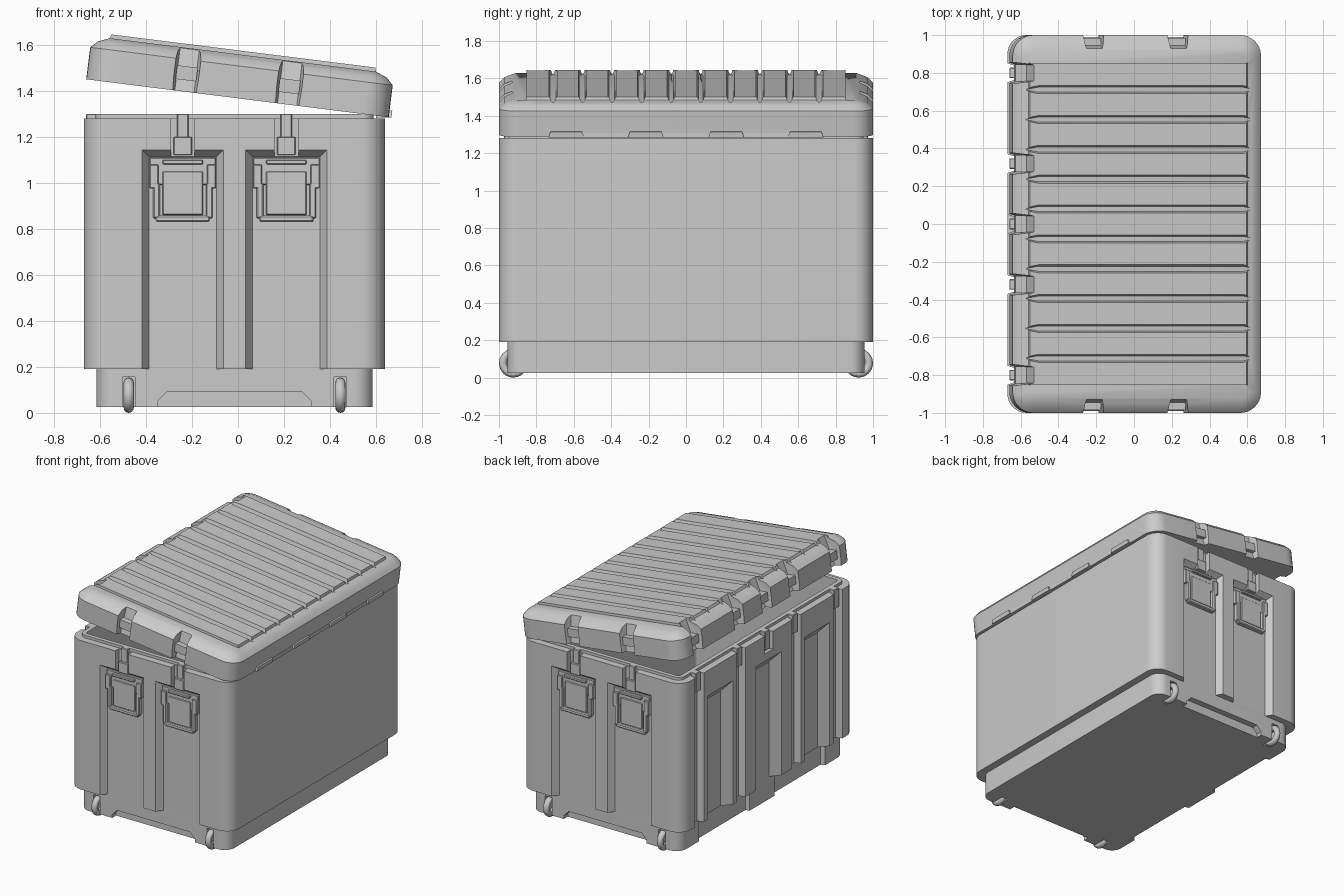
import bpy, bmesh, math
from math import pi, cos, sin

old = bpy.data.objects.get("Cube")
if old:
    bpy.data.objects.remove(old, do_unlink=True)

grey = bpy.data.materials.new("light_grey")
grey.use_nodes = True
GREY = (0.6, 0.6, 0.6, 1)
grey.diffuse_color = GREY
grey.node_tree.nodes["Principled BSDF"].inputs["Base Color"].default_value = GREY


def finish(name, bm):
    bmesh.ops.recalc_face_normals(bm, faces=bm.faces)
    me = bpy.data.meshes.new(name)
    bm.to_mesh(me)
    bm.free()
    me.materials.append(grey)
    ob = bpy.data.objects.new(name, me)
    bpy.context.collection.objects.link(ob)
    return ob


def activate(ob):
    bpy.ops.object.select_all(action='DESELECT')
    ob.select_set(True)
    bpy.context.view_layer.objects.active = ob


def block(lo, hi, axis=None, end=1, inset=(0, 0, 0)):
    """Corner points of a box; the chosen end face is shrunk by inset."""
    pts = []
    for i in range(8):
        bits = [(i >> k) & 1 for k in range(3)]
        p = [(lo, hi)[b][k] for k, b in enumerate(bits)]
        if axis is not None and bits[axis] == end:
            p = [c + (inset[k] if not bits[k] else -inset[k]) if k != axis else c
                 for k, c in enumerate(p)]
        pts.append(tuple(p))
    return pts


def flip(pts, s):
    return [(x, y * s, z) for x, y, z in pts]


def solids(name, groups):
    """One mesh made of convex solids."""
    bm = bmesh.new()
    for pts in groups:
        vs = [bm.verts.new(p) for p in pts]
        bmesh.ops.convex_hull(bm, input=vs)
    bmesh.ops.dissolve_limit(bm, angle_limit=0.01, verts=bm.verts, edges=bm.edges)
    return finish(name, bm)


def rounded(name, x0, x1, half_y, radius, rings):
    """Rounded rectangle lofted through (inset, z) rings."""
    bm, loops = bmesh.new(), []
    for inset, z in rings:
        r, ring = max(radius - inset, 0.02), []
        for q, (sx, sy) in enumerate([(1, 1), (-1, 1), (-1, -1), (1, -1)]):
            cx = x1 - inset - r if sx > 0 else x0 + inset + r
            cy = sy * (half_y - inset - r)
            for k in range(9):
                a = (q + k / 8) * pi / 2
                ring.append(bm.verts.new((cx + r * cos(a), cy + r * sin(a), z)))
        loops.append(ring)
    n = len(loops[0])
    for a, b in zip(loops, loops[1:]):
        for i in range(n):
            bm.faces.new((a[i], a[(i + 1) % n], b[(i + 1) % n], b[i]))
    bm.faces.new(loops[0][::-1])
    bm.faces.new(loops[-1])
    return finish(name, bm)


def boolean(ob, tool, operation='DIFFERENCE'):
    mod = ob.modifiers.new("bool", 'BOOLEAN')
    mod.operation, mod.object, mod.solver = operation, tool, 'EXACT'
    activate(ob)
    bpy.ops.object.modifier_apply(modifier=mod.name)
    bpy.data.objects.remove(tool, do_unlink=True)


def smooth(ob):
    activate(ob)
    bpy.ops.object.shade_smooth_by_angle(angle=math.radians(30))


def bevel(ob, width):
    mod = ob.modifiers.new("bevel", 'BEVEL')
    mod.width, mod.segments = width, 1


CX = (-0.24, 0.21)                     # end latch columns
LY = (-0.8, -0.32, 0, 0.32, 0.8)       # latch rows on the left-hand side
SIDES = (1, -1)

# Body shell with a raised lip and open cavity
body = rounded("body", -0.67, 0.64, 1, 0.1,
               [(0, 0.19), (0, 1.28), (0.05, 1.28), (0.05, 1.3), (0.08, 1.3), (0.08, 0.25)])

# End channels, then the necks above them
boolean(body, solids("cut", [
    flip(block((c - 0.184, -1.01, 0.1), (c + 0.184, -0.955, 1.15), 1, 1, (0.038, 0, 0.038)), s)
    for c in CX for s in SIDES]))
boolean(body, solids("cut", [
    flip(block((c - 0.052, -1.01, 1.0), (c + 0.052, -0.96, 1.29)), s)
    for c in CX for s in SIDES]))

# Latch channels and ramped panels on the corrugated side
boolean(body, solids("cut", [
    block((-0.7, y - 0.06, 0.1 if y else 1.15), (-0.625, y + 0.06, 1.29), 0, 1, (0, 0.025, 0))
    for y in LY]))
boolean(body, solids("cut", [
    block((-0.7, y - 0.18, 0.05), (-0.615, y + 0.18, 1.13), 0, 1, (0, 0.1, 0.1))
    for y in (-0.56, 0, 0.56)]))
smooth(body)

# Base with hand slots, side notches and wheel pockets
base = rounded("base", -0.615, 0.585, 0.955, 0.08, [(0, 0.025), (0, 0.2)])
boolean(base, solids("cut", [
    flip([(x, y, z) for y in (-1, -0.91)
          for x, z in ((-0.35, 0), (-0.35, 0.05), (-0.31, 0.09), (0.28, 0.09), (0.32, 0.05), (0.32, 0))], s)
    for s in SIDES]))
boolean(base, solids("cut", [
    flip(block((-0.7, 0.12, 0), (-0.585, 0.75, 0.25), 0, 1, (0, 0.03, 0)), s)
    for s in SIDES]))
WX = (-0.475, 0.445)
boolean(base, solids("cut", [
    flip(block((x - 0.027, -1.1, 0), (x + 0.027, -0.86, 0.155)), s) for x in WX for s in SIDES]))
smooth(base)

# Wheels
for x in WX:
    for s in SIDES:
        bpy.ops.mesh.primitive_torus_add(
            major_radius=0.055, minor_radius=0.022, major_segments=24, minor_segments=12,
            location=(x, s * 0.923, 0.077), rotation=(0, pi / 2, 0))
        wheel = bpy.context.object
        wheel.name = "wheel"
        wheel.data.materials.append(grey)
        smooth(wheel)


def end_part(name, c, s, boxes, width=0.004):
    """Boxes given as (x0, x1, z0, z1, outer y) mounted on an end channel."""
    ob = solids(name, [flip(block((c + a, -y, z0), (c + b, -0.945, z1)), s)
                       for a, b, z0, z1, y in boxes])
    bevel(ob, width)


# End latches: bracket, swing handle, strike and tongue
for c in CX:
    for s in SIDES:
        end_part("latch_bracket", c, s, [(-0.145, 0.145, 0.99, 1.11, 0.97),
                                         (-0.145, -0.105, 0.975, 1.08, 0.985),
                                         (0.105, 0.145, 0.975, 1.08, 0.985),
                                         (-0.088, 0.088, 1.08, 1.1, 0.99)])
        end_part("latch_plate", c, s, [(-0.088, 0.088, 0.86, 1.05, 0.976)])
        end_part("latch_handle", c, s, [(-0.13, -0.1, 0.845, 1.0, 0.985),
                                        (0.1, 0.13, 0.845, 1.0, 0.985),
                                        (-0.118, 0.118, 0.83, 0.858, 0.987)], 0.006)
        end_part("latch_strike", c, s, [(-0.04, 0.04, 1.12, 1.2, 0.985),
                                        (-0.025, 0.025, 1.19, 1.3, 0.972)])

# Tongues on the corrugated side
tongues = solids("side_tongues", [block((-0.66, y - 0.028, 1.16), (-0.615, y + 0.028, 1.3)) for y in LY])
bevel(tongues, 0.004)

# Lid, modelled around its hinge line and then opened
L = 1.325
PX = 0.655
lid = rounded("lid", -L, 0, 1, 0.11, [(0, 0), (0, 0.14), (0.03, 0.17), (0.08, 0.19)])
boolean(lid, solids("raised_top", [
    block((-L + 0.045, -0.86, 0.1), (-0.045, 0.86, 0.207), 2, 1, (0.04, 0.008, 0))]), 'UNION')

# Grooves with pointed ends across the top
grooves = []
for i in range(10):
    y = (i - 4.5) * 0.158
    grooves.append([(x, y + w, z) for z, k in ((0.182, 0.55), (0.23, 1.2))
                    for x, w in ((-L + 0.06, 0), (-0.035, 0), (-L + 0.13, 0.024 * k), (-L + 0.13, -0.024 * k),
                                 (-0.1, 0.024 * k), (-0.1, -0.024 * k))])
boolean(lid, solids("cut", grooves))


def notch(low, high):
    """Tapered notch as (across, depth, height) points."""
    pts = []
    for z, d in ((-0.05, low), (0.26, high)):
        for u in (-1, 1):
            pts += [(u * 0.062, -0.05, z), (u * 0.042, d, z)]
    return pts


notches = [[(c - PX + u, s * (1 - d), z) for u, d, z in notch(0.025, 0.085)] for c in CX for s in SIDES]
notches += [[(-L + d, y + u, z) for u, d, z in notch(0.03, 0.12)] for y in LY]
boolean(lid, solids("cut", notches))
smooth(lid)

# Catch plates in the notches
catches = solids("lid_catches", [
    flip(block((c - PX - 0.045, -0.985, 0.05), (c - PX + 0.045, -0.93, 0.11)), s) for c in CX for s in SIDES
] + [block((-L + 0.018, y - 0.045, 0.05), (-L + 0.1, y + 0.045, 0.11)) for y in LY])

# Hinge leaves
HY = (-0.64, -0.215, 0.215, 0.64)
hinge = solids("lid_hinge", [block((-0.03, y - 0.095, 0), (0.012, y + 0.095, 0.03), 2, 1, (0, 0.01, 0)) for y in HY])
solids("body_hinge", [block((0.6, y - 0.12, 1.283), (0.66, y + 0.12, 1.308)) for y in (-0.43, 0, 0.43)])

for ob in (lid, catches, hinge):
    ob.location = (PX, 0, 1.285)
    ob.rotation_euler = (0, math.radians(7.15), 0)
